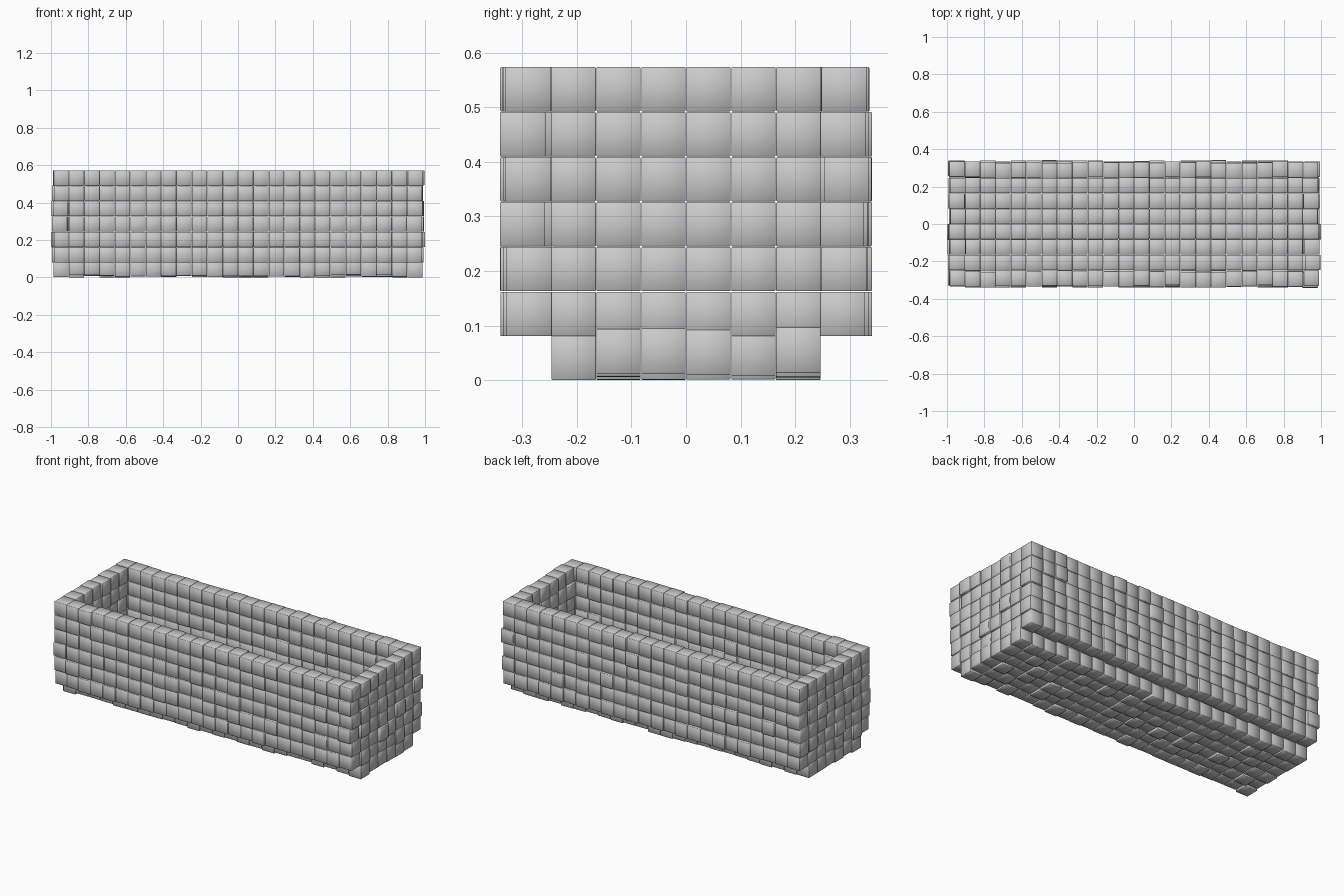
import bpy, bmesh, random
from mathutils import Vector

if "Cube" in bpy.data.objects:
    bpy.data.objects.remove(bpy.data.objects["Cube"])

random.seed(7)
S = 0.0823           # block pitch
COLS, DEPTH, ROWS = 24, 8, 6
Z0 = 0.08            # underside of the walls
GAP = 0.0006


def jitter():
    # most blocks sit nearly flush, a few stand proud
    if random.random() < 0.13:
        return random.uniform(0.006, 0.008)
    return random.uniform(-0.007, 0.003)


def add_block(bm, lo, hi):
    lo, hi = Vector(lo), Vector(hi)
    verts = bmesh.ops.create_cube(bm, size=1)["verts"]
    for v in verts:
        v.co = (lo + hi) / 2 + v.co * (hi - lo)


def make_part(name, blocks):
    bm = bmesh.new()
    for lo, hi in blocks:
        add_block(bm, lo, hi)
    bmesh.ops.bevel(bm, geom=bm.edges[:], offset=0.0015, segments=1,
                    affect='EDGES', profile=0.5)
    for f in bm.faces:
        f.smooth = True
    me = bpy.data.meshes.new(name)
    bm.to_mesh(me)
    bm.free()
    ob = bpy.data.objects.new(name, me)
    bpy.context.collection.objects.link(ob)
    return ob


def span(i, count):
    a = (i - count / 2) * S
    return a + GAP, a + S - GAP


def row_span(r):
    return Z0 + r * S + GAP, Z0 + (r + 1) * S - GAP


# Long front and back walls, including the corner blocks
for name, side in (("front_wall", -1), ("back_wall", 1)):
    blocks = []
    for r in range(ROWS):
        z0, z1 = row_span(r)
        for c in range(COLS):
            x0, x1 = span(c, COLS)
            j = jitter()
            a, b = sorted((side * (0.250 + j), side * (0.333 + j)))
            if c in (0, COLS - 1):      # corners also shift along the length
                k = jitter() * (1 if c else -1)
                x0, x1 = x0 + k, x1 + k
            blocks.append(((x0, a, z0), (x1, b, z1)))
    make_part(name, blocks)

# Short end walls between the corners
for name, side in (("left_end_wall", -1), ("right_end_wall", 1)):
    blocks = []
    for r in range(ROWS):
        z0, z1 = row_span(r)
        for c in range(1, DEPTH - 1):
            y0, y1 = span(c, DEPTH)
            j = jitter()
            a, b = sorted((side * (0.906 + j), side * (0.989 + j)))
            blocks.append(((a, y0, z0), (b, y1, z1)))
    blocks[8] = ((side * 0.916 if side > 0 else -1.0, *blocks[8][0][1:]),
                 (1.0 if side > 0 else -0.916, *blocks[8][1][1:]))
    make_part(name, blocks)

# Floor slab, one block narrower on each long side
blocks = []
for c in range(COLS):
    x0, x1 = span(c, COLS)
    for d in range(1, DEPTH - 1):
        y0, y1 = span(d, DEPTH)
        z = 0.008 - jitter()
        blocks.append(((x0, y0, z), (x1, y1, z + 0.083)))
make_part("floor", blocks)
